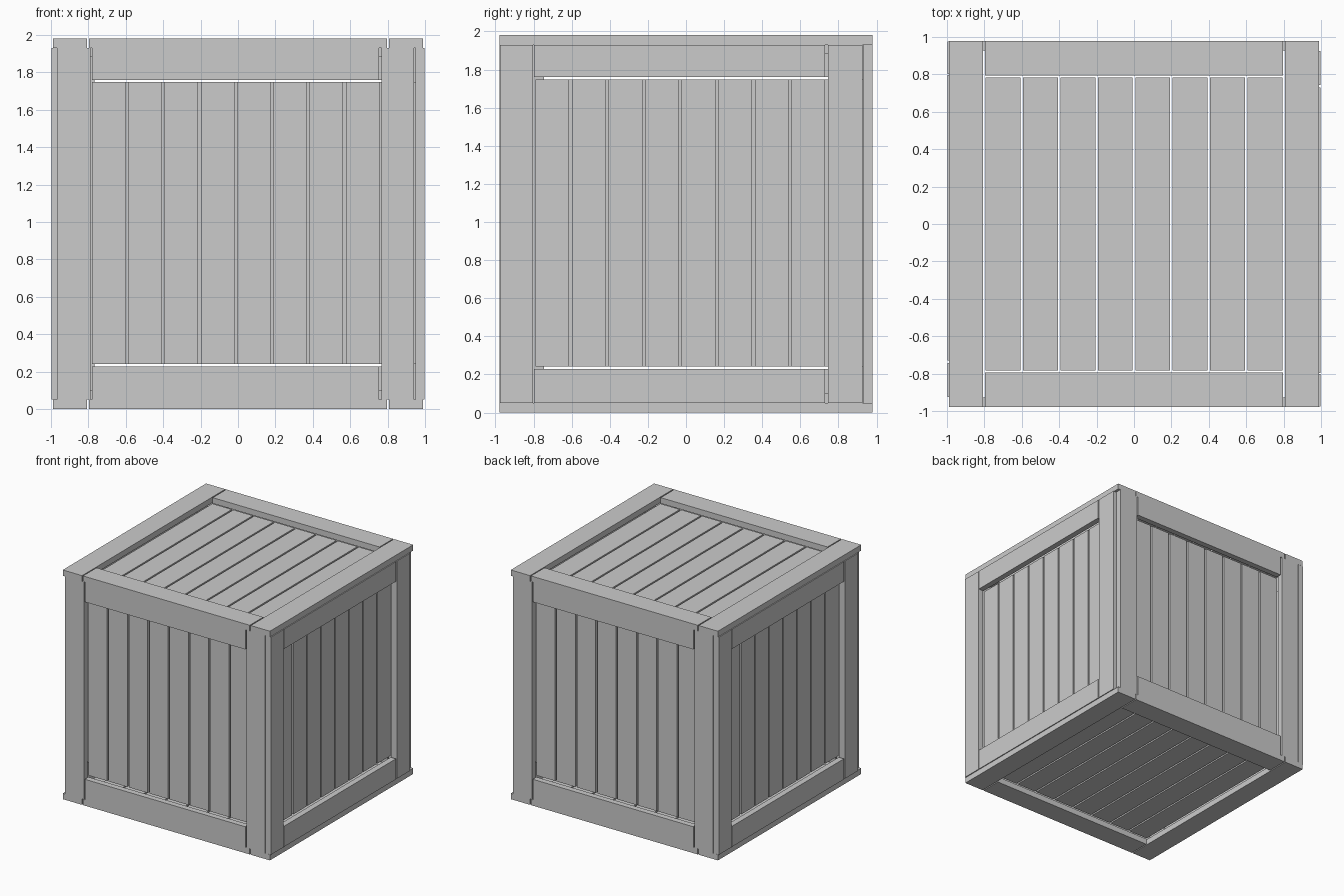
import bpy, bmesh
from mathutils import Matrix
from math import pi

if "Cube" in bpy.data.objects:
    bpy.data.objects.remove(bpy.data.objects["Cube"])

T = 0.05  # board thickness


def box(name, lo, hi, rot=0.0):
    """Axis-aligned board between two corners, then turned about z."""
    bm = bmesh.new()
    bmesh.ops.create_cube(bm, size=1)
    for v in bm.verts:
        v.co = [(a + b) / 2 + c * (b - a) for a, b, c in zip(lo, hi, v.co)]
    bm.transform(Matrix.Rotation(rot, 4, 'Z'))
    me = bpy.data.meshes.new(name)
    bm.to_mesh(me)
    bm.free()
    bpy.context.collection.objects.link(bpy.data.objects.new(name, me))


def wall(side, rot, face, u, slat_start, pitch):
    """Upright wall, built facing -y at y = -face; u = board and rail edges."""
    y0, y1, y2 = -face, -face + T, -face + 2 * T
    l0, l1, r0, r1, s0, s1 = u
    # corner posts
    box(side + "_left_post", (l0, y0, 0.05), (l1, y1, 1.93), rot)
    box(side + "_right_post", (s0, y0, 0.05), (s1, y1, 1.93), rot)
    # rails
    box(side + "_bottom_rail", (r0, y0, 0.05), (r1, y1, 0.228), rot)
    box(side + "_top_rail", (r0, y0, 1.76), (r1, y1, 1.93), rot)
    # recessed slats
    for k in range(8):
        a = slat_start + k * pitch
        box(f"{side}_slat_{k + 1}", (a + 0.0075, y1, 0.242),
            (a + pitch - 0.0075, y2, 1.748), rot)


def lid(side, z_frame, z_slat):
    """Horizontal cover with frame boards and recessed slats."""
    (f0, f1), (s0, s1) = z_frame, z_slat
    for s, n in ((-1, "left"), (1, "right")):
        xs = sorted((s * 0.806, s * 0.99))
        box(f"{side}_{n}_board", (xs[0], -0.978, f0), (xs[1], 0.978, f1))
    for s, n in ((-1, "front"), (1, "back")):
        ys = sorted((s * 0.793, s * 0.978))
        box(f"{side}_{n}_board", (-0.797, ys[0], f0), (0.797, ys[1], f1))
    for k in range(8):
        a = -0.8 + 0.2 * k
        box(f"{side}_slat_{k + 1}", (a + 0.007, -0.783, s0),
            (a + 0.193, 0.783, s1))


# four walls in a pinwheel layout
front_edges = (-0.967, -0.789, -0.78, 0.755, 0.768, 0.942)
side_edges = (-0.977, -0.803, -0.797, 0.73, 0.744, 0.925)
wall("front", 0, 0.978, front_edges, -0.788, 0.194)
wall("back", pi, 0.978, front_edges, -0.788, 0.194)
wall("right", pi / 2, 0.998, side_edges, -0.798, 0.192)
wall("left", -pi / 2, 0.998, side_edges, -0.798, 0.192)

# top and base
lid("top", (1.93, 1.98), (1.883, 1.933))
lid("base", (0.0, 0.05), (0.05, 0.1))
